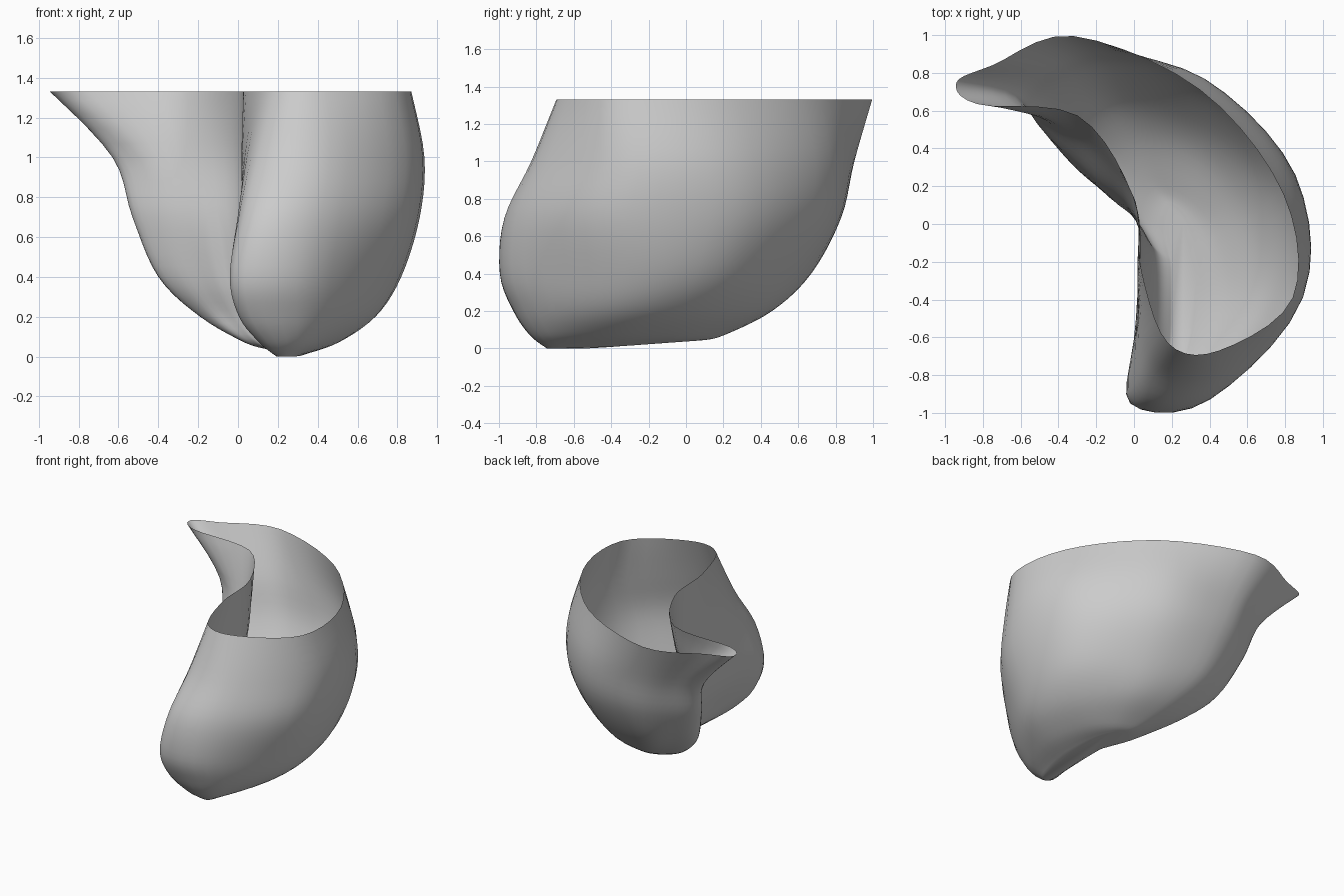
import bpy
import bmesh
from math import radians

default_cube = bpy.data.objects.get("Cube")
if default_cube:
    bpy.data.objects.remove(default_cube, do_unlink=True)

# Crescent outlines from the rim down: tip, back, left side, front, inner hollow
rim = [(-.94, .75), (-.75, .84), (-.32, .995), (.35, .71), (.79, .16), (.84, -.39),
       (.45, -.67), (.18, -.63), (.04, -.25), (-.01, .16), (-.3, .575), (-.83, .635)]
shoulder = [(-.63, .68), (-.48, .8), (-.2, .9), (.37, .77), (.85, .25), (.9, -.36),
            (.46, -.79), (.1, -.75), (.02, -.3), (.01, .11), (-.24, .42), (-.5, .57)]
belly = [(-.53, .58), (-.42, .71), (-.12, .83), (.39, .72), (.84, .25), (.87, -.42),
         (.42, -.91), (.03, -.91), (.02, -.4), (.02, .02), (-.2, .23), (-.42, .43)]
lower = [(-.4, .45), (-.29, .57), (-.06, .67), (.38, .55), (.76, .16), (.78, -.4),
         (.38, -.93), (-.02, -.95), (.01, -.57), (.03, -.04), (-.13, .14), (-.31, .3)]
base = [(-.19, .31), (-.11, .4), (.06, .46), (.35, .37), (.63, .04), (.67, -.4),
        (.37, -.86), (.02, -.89), (.07, -.58), (.07, -.11), (-.03, .07), (-.14, .19)]
keel = [(.04, .09), (.08, .17), (.15, .2), (.3, .13), (.44, -.06), (.5, -.4),
        (.34, -.78), (.12, -.81), (.13, -.57), (.13, -.21), (.09, -.1), (.04, .01)]

levels = [[(x, y, z) for x, y in ring] for ring, z in
          ((rim, 1.33), (shoulder, 1), (belly, .7), (lower, .4), (base, .2), (keel, .07))]


def ridge(x, y):
    """Keel point drawn in to the narrow bottom, lowest near the front."""
    y = -.38 + (y + .38) * .8
    return .24 + (x - .24) * .35, y, .07 * abs(y + .62) - .006


levels.append([ridge(x, y) for x, y in keel])


def smooth(a, b, c, d, t):
    """Point on a smooth curve between b and c."""
    return tuple(q + t / 2 * (r - p + t * (2 * p - 5 * q + 4 * r - s + t * (3 * (q - r) + s - p)))
                 for p, q, r, s in zip(a, b, c, d))


def refine(points, steps, closed):
    """Resample points along a smooth curve."""
    n = len(points)
    pick = (lambda i: points[i % n]) if closed else (lambda i: points[min(max(i, 0), n - 1)])
    out = [smooth(*(pick(i + k) for k in (-1, 0, 1, 2)), s / steps)
           for i in range(n if closed else n - 1) for s in range(steps)]
    return out if closed else out + [points[-1]]


# Curved open shell lofted through the outlines
rings = [refine(level, 5, True) for level in levels]
columns = [refine(column, 5, False) for column in zip(*rings)]
bm = bmesh.new()
grid = [[bm.verts.new((x, y, max(z, 0))) for x, y, z in column] for column in columns]
for i, column in enumerate(grid):
    after = grid[(i + 1) % len(grid)]
    for j in range(len(column) - 1):
        bm.faces.new((column[j], after[j], after[j + 1], column[j + 1]))
bm.faces.new([column[-1] for column in grid])

mesh = bpy.data.meshes.new("crescent_shell")
bm.to_mesh(mesh)
bm.free()
shell = bpy.data.objects.new("crescent_shell", mesh)
bpy.context.collection.objects.link(shell)

# Plain grey surface
grey = bpy.data.materials.new("plain grey")
grey.use_nodes = True
colour = (.6, .6, .6, 1)
grey.diffuse_color = colour
grey.node_tree.nodes["Principled BSDF"].inputs["Base Color"].default_value = colour
mesh.materials.append(grey)

bpy.context.view_layer.objects.active = shell
shell.select_set(True)
bpy.ops.object.shade_smooth_by_angle(angle=radians(50))
